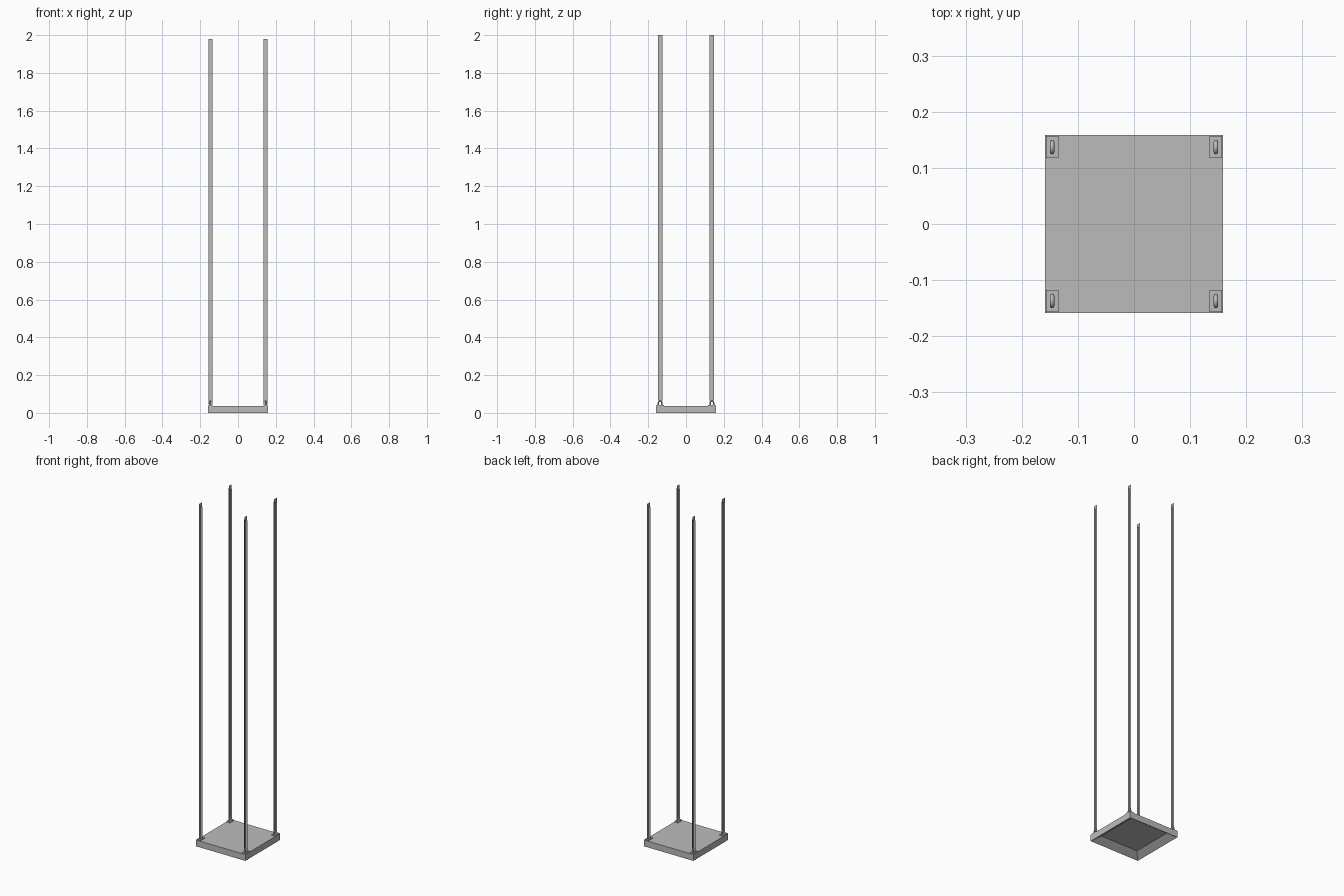
import bpy
import bmesh
from math import pi, sin, cos
from mathutils import Vector

if "Cube" in bpy.data.objects:
    bpy.data.objects.remove(bpy.data.objects["Cube"], do_unlink=True)

grey = bpy.data.materials.new("plain_grey")
grey.use_nodes = True
colour = (0.5, 0.5, 0.5, 1)
grey.diffuse_color = colour
grey.node_tree.nodes["Principled BSDF"].inputs["Base Color"].default_value = colour

HALF = 0.159           # half width of the platform
TOP = 0.037            # platform top
CX, CY = 0.146, 0.137  # hanging points


def finish(bm, name):
    mesh = bpy.data.meshes.new(name)
    bm.to_mesh(mesh)
    bm.free()
    mesh.materials.append(grey)
    obj = bpy.data.objects.new(name, mesh)
    bpy.context.collection.objects.link(obj)
    return obj


def add_box(bm, centre, size):
    made = bmesh.ops.create_cube(bm, size=1)["verts"]
    bmesh.ops.scale(bm, vec=size, verts=made)
    bmesh.ops.translate(bm, vec=centre, verts=made)


# Platform with a square recess underneath
bm = bmesh.new()
add_box(bm, (0, 0, TOP / 2), (2 * HALF, 2 * HALF, TOP))
bm.normal_update()
under = [f for f in bm.faces if f.normal.z < -0.9]
bmesh.ops.inset_region(bm, faces=under, thickness=0.055)
bmesh.ops.translate(bm, vec=(0, 0, 0.028),
                    verts=list({v for f in under for v in f.verts}))
finish(bm, "platform")


def mounting_plate(x, y, name):
    bm = bmesh.new()
    add_box(bm, (x, y, TOP + 0.002), (0.022, 0.039, 0.006))
    finish(bm, name)


def eyelet(x, y, name):
    # Arched ring swept along a half loop with straight legs
    path = [Vector((0, 0.009, TOP))]
    for i in range(9):
        a = pi * i / 8
        path.append(Vector((0, 0.009 * cos(a), 0.053 + 0.009 * sin(a))))
    path.append(Vector((0, -0.009, TOP)))
    bm = bmesh.new()
    rings = []
    for i, p in enumerate(path):
        along = (path[min(i + 1, len(path) - 1)] - path[max(i - 1, 0)]).normalized()
        side = Vector((1, 0, 0))
        out = along.cross(side)
        rings.append([bm.verts.new(p + Vector((x, y, 0)) + 0.004 *
                      (side * cos(2 * pi * k / 8) + out * sin(2 * pi * k / 8)))
                      for k in range(8)])
    for a, b in zip(rings, rings[1:]):
        for k in range(8):
            n = (k + 1) % 8
            bm.faces.new((a[k], a[n], b[n], b[k]))
    bmesh.ops.recalc_face_normals(bm, faces=bm.faces)
    obj = finish(bm, name)
    for poly in obj.data.polygons:
        poly.use_smooth = True


def chain(x, y, name):
    # Two crossed flat strips, offset by half a link
    bm = bmesh.new()
    for across, low, high in ((Vector((0.011, 0, 0)), 0.045, 1.98),
                              (Vector((0, 0.0125, 0)), 0.065, 2.0)):
        base, tip = Vector((x, y, low)), Vector((x, y, high))
        bm.faces.new([bm.verts.new(p) for p in
                      (base - across, base + across, tip + across, tip - across)])
    finish(bm, name)


# One hanging set per corner
for sx, side in ((1, "left"), (-1, "right")):
    for sy, end in ((-1, "front"), (1, "back")):
        corner = end + "_" + side
        mounting_plate(sx * CX, sy * CY, "mounting_plate_" + corner)
        eyelet(sx * CX, sy * CY, "eyelet_" + corner)
        chain(sx * CX, sy * CY, "chain_" + corner)
